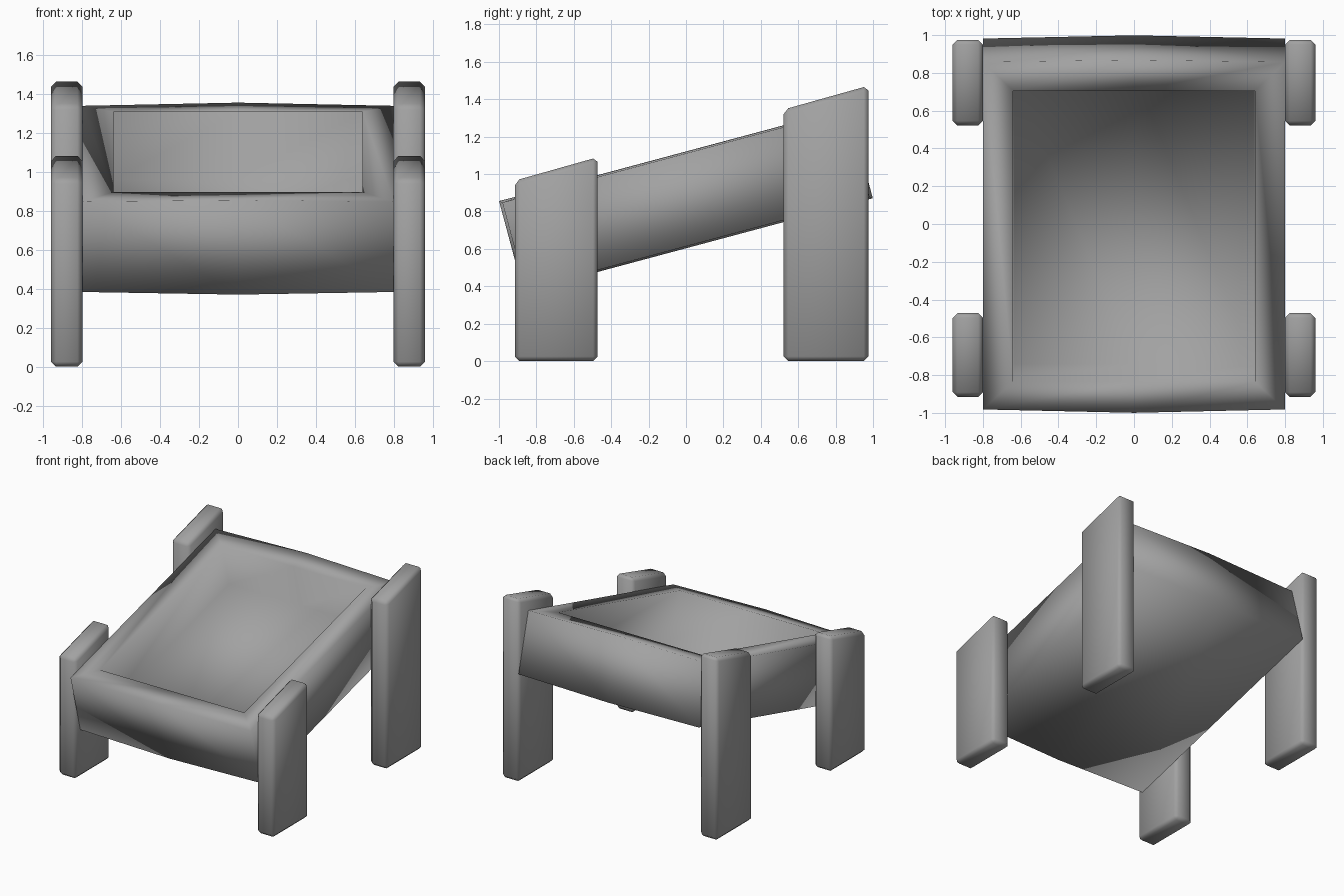
import bpy, bmesh, math
from mathutils import Matrix

if "Cube" in bpy.data.objects:
    bpy.data.objects.remove(bpy.data.objects["Cube"], do_unlink=True)

TILT = math.radians(15)
FLOOR = -0.11

grey = bpy.data.materials.new("plain grey")
grey.use_nodes = True
grey.diffuse_color = (0.36, 0.36, 0.36, 1)
grey.node_tree.nodes["Principled BSDF"].inputs["Base Color"].default_value = (0.36, 0.36, 0.36, 1)


def finish(bm, name):
    bmesh.ops.recalc_face_normals(bm, faces=bm.faces)
    for f in bm.faces:
        f.smooth = True
    mesh = bpy.data.meshes.new(name)
    bm.to_mesh(mesh)
    bm.free()
    mesh.materials.append(grey)
    obj = bpy.data.objects.new(name, mesh)
    bpy.context.collection.objects.link(obj)
    return obj


# Tilted open box, slightly fuller across the middle
bm = bmesh.new()
loops = []
for x, half_len, top_z, base_z in ((-0.8, 0.952, 0.24, -0.24),
                                   (0, 0.967, 0.253, -0.25),
                                   (0.8, 0.952, 0.24, -0.24)):
    corners = ((-1, base_z), (1, base_z), (1, top_z), (-1, top_z))
    loops.append([bm.verts.new((x, a * half_len, z)) for a, z in corners])
for one, two in zip(loops, loops[1:]):
    for i in range(4):
        j = (i + 1) % 4
        bm.faces.new((one[i], one[j], two[j], two[i]))
bm.faces.new(loops[0])
bm.faces.new(loops[-1])
bmesh.ops.recalc_face_normals(bm, faces=bm.faces)

# Wide flat rim with straight inner edges, then a deep well inside it
top = [f for f in bm.faces if f.normal.z > 0.9]
for thickness, z in ((0.16, 0.25), (0.002, FLOOR)):
    bmesh.ops.inset_region(bm, faces=top, thickness=thickness, use_even_offset=True)
    for v in {v for f in top for v in f.verts}:
        v.co.y = math.copysign(0.797, v.co.y)
        v.co.z = z
bm.transform(Matrix.Translation((0, 0, 0.862)) @ Matrix.Rotation(TILT, 4, "X"))
finish(bm, "open_box")


# Slab legs with chamfered edges and tops cut along the tilt
def leg(name, side, y0, y1, z_front, z_back):
    bm = bmesh.new()
    profile = ((y0, 0), (y1, 0), (y1, z_back), (y0, z_front))
    face = bm.faces.new([bm.verts.new((side * 0.8, y, z)) for y, z in profile])
    ext = bmesh.ops.extrude_face_region(bm, geom=[face])["geom"]
    verts = [v for v in ext if isinstance(v, bmesh.types.BMVert)]
    bmesh.ops.translate(bm, verts=verts, vec=(side * 0.16, 0, 0))
    bmesh.ops.recalc_face_normals(bm, faces=bm.faces)
    bmesh.ops.bevel(bm, geom=list(bm.edges), offset=0.025, segments=1, affect="EDGES")
    finish(bm, name)


for side, label in ((1, "left"), (-1, "right")):
    leg("front_leg_" + label, side, -0.915, -0.472, 0.965, 1.09)
    leg("back_leg_" + label, side, 0.522, 0.975, 1.345, 1.472)
